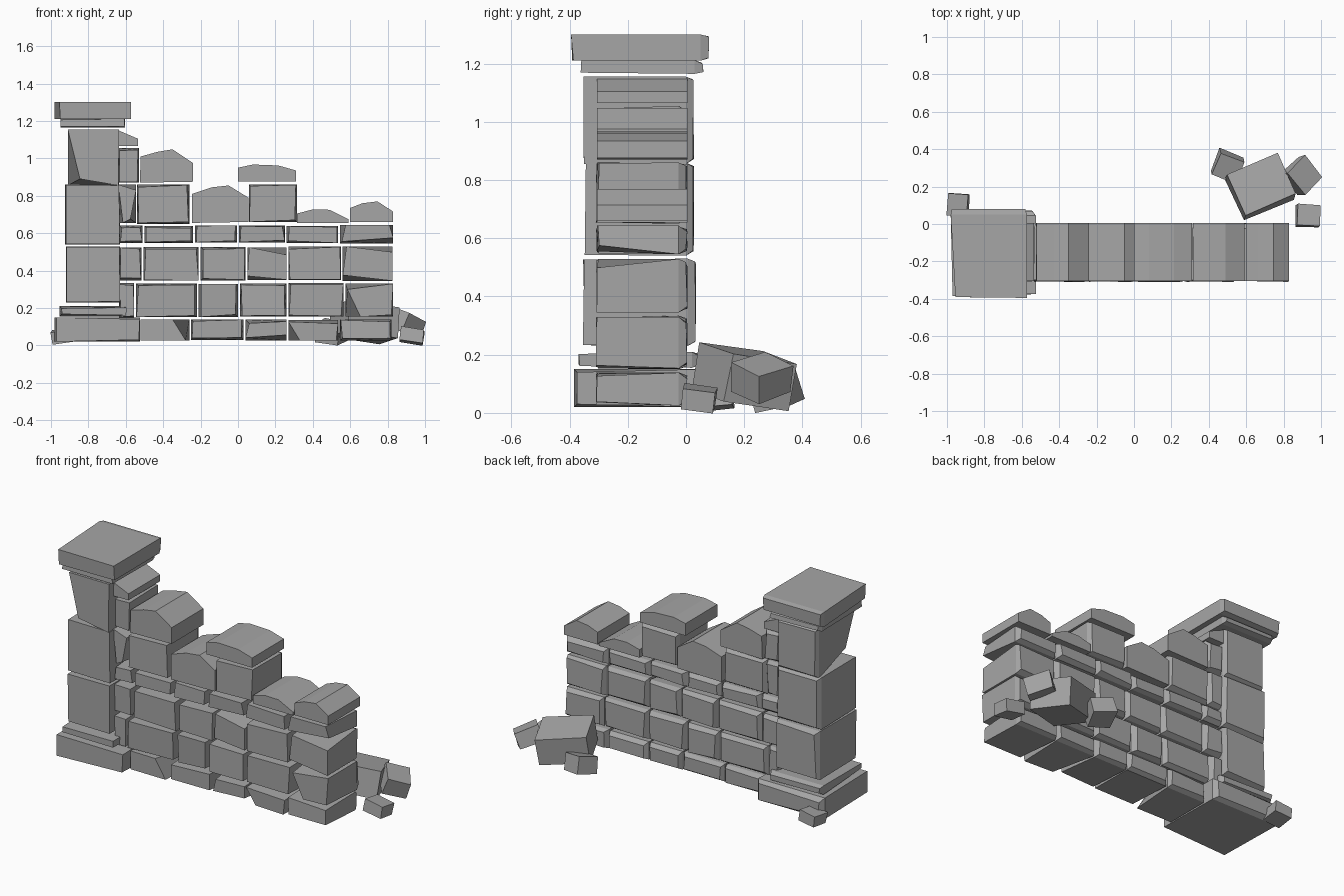
import bpy, bmesh, math, random
from mathutils import Matrix, Vector

random.seed(4)
stone = bpy.data.materials.new("grey stone")
stone.diffuse_color = (0.38, 0.38, 0.38, 1)


def finish(name, bm):
    bmesh.ops.recalc_face_normals(bm, faces=bm.faces[:])
    me = bpy.data.meshes.new(name)
    bm.to_mesh(me)
    bm.free()
    me.materials.append(stone)
    ob = bpy.data.objects.new(name, me)
    bpy.context.collection.objects.link(ob)
    return ob


def loft(name, rings):
    """Skin rings of equal length and cap both ends."""
    bm = bmesh.new()
    vr = [[bm.verts.new(p) for p in r] for r in rings]
    n = len(vr[0])
    for a, b in zip(vr, vr[1:]):
        for i in range(n):
            bm.faces.new((a[i], a[(i + 1) % n], b[(i + 1) % n], b[i]))
    bm.faces.new(vr[0])
    bm.faces.new(vr[-1][::-1])
    return finish(name, bm)


def block(name, x0, x1, z0, z1, y0=-0.31, y1=0.005, front=None, jit=0.014, ch=0.022):
    """Rough stone: uneven front, full body, chamfered back.
    front = inward (dx, dz) of the bl, br, tr, tl corners."""
    sx, sz = (1, -1, -1, 1), (1, 1, -1, -1)
    cx, cz = (x0, x1, x1, x0), (z0, z0, z1, z1)
    r = random.uniform
    if front is None:
        front = [(r(0, jit), r(0, jit)) for _ in range(4)]
    f = [(cx[i] + sx[i] * front[i][0], y0 + r(0, 0.012), cz[i] + sz[i] * front[i][1]) for i in range(4)]
    m = [(cx[i], y1 - 0.03, cz[i]) for i in range(4)]
    b = [(cx[i] + sx[i] * r(0.4, 1) * ch, y1 - r(0, 0.006), cz[i] + sz[i] * r(0.4, 1) * ch) for i in range(4)]
    return loft(name, [f, m, b])


def coping(name, pts, y0=-0.305, y1=0.005):
    """Cap stone: profile in x, z pushed along y."""
    return loft(name, [[(x, y, z) for x, z in pts] for y in (y0, y1)])


# wall courses: z range, then x joints of the stones
courses = [
    (0.025, 0.14, [-0.525, -0.255, 0.035, 0.265, 0.54, 0.825]),
    (0.15, 0.335, [-0.64, -0.55, -0.215, 0.005, 0.265, 0.57, 0.835]),
    (0.345, 0.53, [-0.64, -0.51, -0.205, 0.045, 0.265, 0.555, 0.83]),
    (0.545, 0.645, [-0.64, -0.505, -0.235, 0.0, 0.255, 0.54, 0.835]),
]
# stones whose front is strongly skewed: (course, index)
skew = {
    (0, 1): [(0.0, 0.0), (0.02, 0.0), (0.09, 0.0), (0.0, 0.0)],
    (0, 3): [(0.0, 0.015), (0.0, 0.03), (0.0, 0.01), (0.02, 0.02)],
    (0, 4): [(0.06, 0.0), (0.01, 0.0), (0.0, 0.02), (0.0, 0.01)],
    (1, 5): [(0.08, 0.0), (0.01, 0.01), (0.0, 0.0), (0.01, 0.03)],
    (1, 6): [(0.06, 0.0), (0.0, 0.02), (0.0, 0.0), (0.0, 0.03)],
    (2, 5): [(0.0, 0.03), (0.0, 0.0), (0.0, 0.03), (0.02, 0.0)],
    (2, 3): [(0.0, 0.02), (0.0, 0.0), (0.0, 0.04), (0.01, 0.0)],
    (3, 5): [(0.01, 0.01), (0.0, 0.03), (0.02, 0.0), (0.03, 0.0)],
}
for c, (z0, z1, xs) in enumerate(courses):
    for i in range(len(xs) - 1):
        block(f"wall_stone_{c}_{i}", xs[i] + 0.005, xs[i + 1] - 0.005, z0 + random.uniform(0, 0.006),
              z1 - random.uniform(0, 0.006), front=skew.get((c, i + (c == 0))))

# broken upper courses
block("upper_stone_0", -0.64, -0.545, 0.655, 0.86, front=[(0.025, 0.0), (0.03, 0.02), (0, 0.03), (0, 0)])
block("upper_stone_1", -0.54, -0.26, 0.65, 0.86)
block("upper_stone_2", 0.06, 0.315, 0.66, 0.86)
block("upper_stone_3", -0.64, -0.53, 0.87, 1.055, y0=-0.30)

# coping stones along the broken top
copings = [
    [(-0.64, 1.065), (-0.535, 1.065), (-0.535, 1.105), (-0.64, 1.15)],
    [(-0.525, 0.87), (-0.24, 0.875), (-0.24, 0.975), (-0.35, 1.048), (-0.43, 1.035), (-0.52, 1.01)],
    [(-0.245, 0.655), (0.055, 0.66), (0.055, 0.79), (-0.05, 0.855), (-0.14, 0.845), (-0.245, 0.81)],
    [(0.0, 0.875), (0.31, 0.875), (0.31, 0.935), (0.215, 0.962), (0.08, 0.967), (0.0, 0.95)],
    [(0.315, 0.655), (0.59, 0.655), (0.59, 0.675), (0.49, 0.725), (0.40, 0.727), (0.315, 0.705)],
    [(0.60, 0.66), (0.83, 0.66), (0.83, 0.715), (0.745, 0.77), (0.665, 0.76), (0.60, 0.735)],
]
for i, pts in enumerate(copings):
    coping(f"coping_stone_{i}", pts)

# end pillar
block("pillar_base", -0.98, -0.525, 0.02, 0.15, -0.385, 0.075,
      [(0.01, 0.0), (0.005, 0.01), (0.0, 0.01), (0.01, 0.0)], ch=0.03)
block("pillar_plinth", -0.955, -0.595, 0.155, 0.21, -0.37, 0.05, ch=0.015)
block("pillar_block_0", -0.92, -0.63, 0.23, 0.53, -0.355, 0.035, jit=0.006)
block("pillar_block_1", -0.925, -0.63, 0.54, 0.86, -0.35, 0.03, jit=0.008)
block("pillar_block_2", -0.91, -0.635, 0.855, 1.155, -0.355, 0.03,
      [(0.065, 0.035), (0.005, 0.0), (0.0, 0.0), (0.0, 0.0)])
block("pillar_neck", -0.95, -0.605, 1.165, 1.212, -0.365, 0.06, jit=0.006, ch=0.015)
block("pillar_cap", -0.98, -0.573, 1.21, 1.30, -0.395, 0.08,
      [(0.03, 0.0), (0.0, 0.0), (0.0, 0.0), (0.025, 0.0)], ch=0.012)


def rubble(name, loc, size, rot, rough):
    """Loose tilted stone, corners nudged at random."""
    bm = bmesh.new()
    bmesh.ops.create_cube(bm, size=1)
    turn = Matrix.Rotation(math.radians(rot[2]), 3, 'Z') @ Matrix.Rotation(math.radians(rot[1]), 3, 'Y') \
        @ Matrix.Rotation(math.radians(rot[0]), 3, 'X')
    for v in bm.verts:
        p = Vector([c * s * random.uniform(1 - rough, 1) for c, s in zip(v.co, size)])
        v.co = turn @ p + Vector(loc)
    return finish(name, bm)


# fallen stones
rubble("fallen_large_stone", (0.675, 0.2, 0.125), (0.30, 0.25, 0.17), (-8, 8, 23), 0.06)
rubble("fallen_stone_left", (0.50, 0.31, 0.07), (0.15, 0.14, 0.11), (12, 10, -20), 0.15)
rubble("fallen_stone_right", (0.895, 0.26, 0.12), (0.15, 0.16, 0.11), (15, 18, 45), 0.15)
rubble("fallen_stone_front", (0.93, 0.045, 0.05), (0.135, 0.12, 0.075), (-8, 8, -3), 0.1)
rubble("fallen_stone_pillar", (-0.94, 0.105, 0.05), (0.115, 0.12, 0.07), (6, -8, -4), 0.1)
